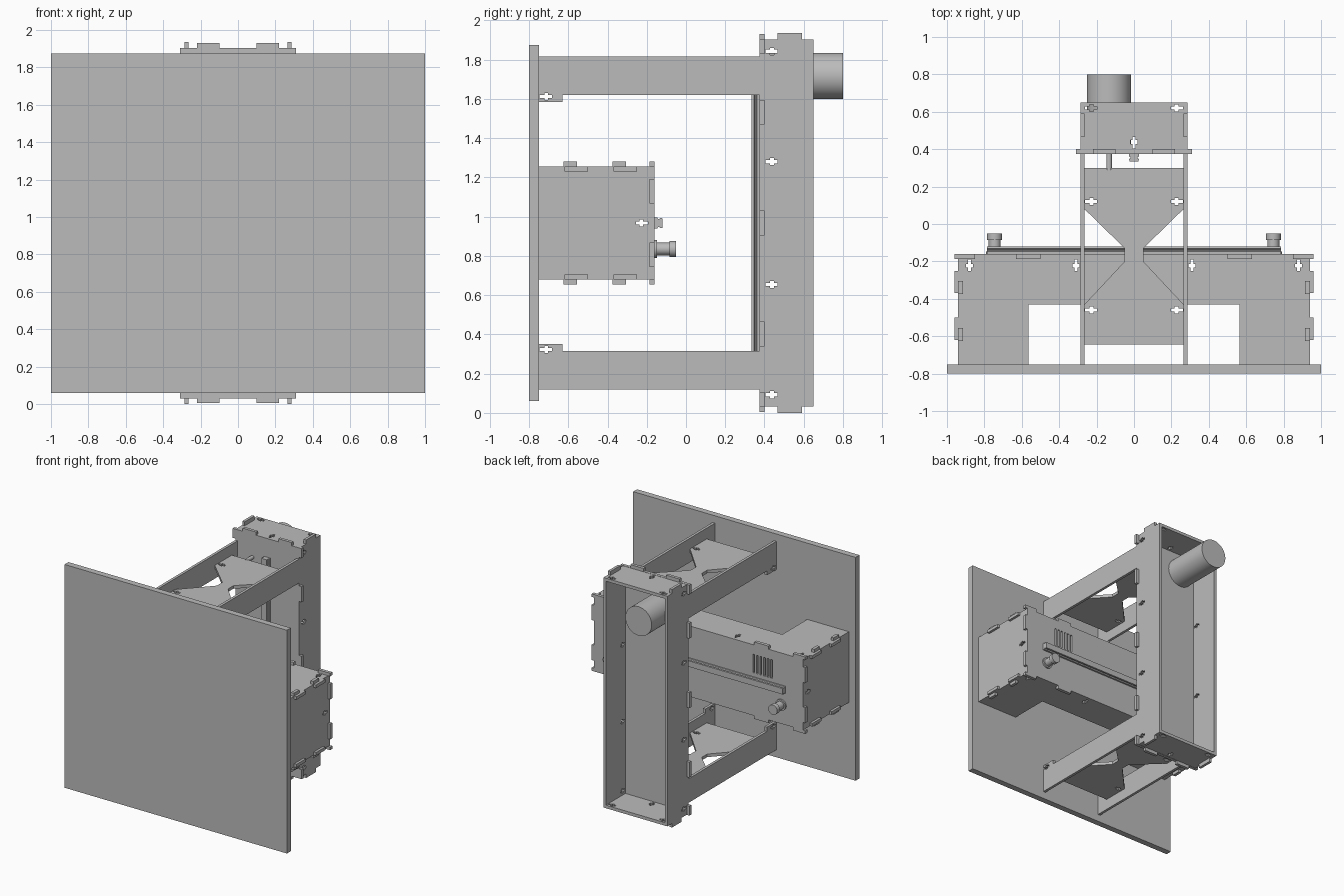
import bpy, bmesh
from mathutils import Vector

if "Cube" in bpy.data.objects:
    bpy.data.objects.remove(bpy.data.objects["Cube"])

MID = 0.9675   # height of the horizontal symmetry plane
SIDES = (-1, 1)

grey = bpy.data.materials.new("plain_grey")
grey.use_nodes = True
grey.diffuse_color = (0.5, 0.5, 0.5, 1)
grey.node_tree.nodes["Principled BSDF"].inputs["Base Color"].default_value = (0.5, 0.5, 0.5, 1)


def finish(name, bm):
    bmesh.ops.recalc_face_normals(bm, faces=bm.faces)
    mesh = bpy.data.meshes.new(name)
    bm.to_mesh(mesh)
    bm.free()
    mesh.materials.append(grey)
    obj = bpy.data.objects.new(name, mesh)
    bpy.context.scene.collection.objects.link(obj)
    return obj


def rect(u0, v0, u1, v1):
    return [(u0, v0), (u1, v0), (u1, v1), (u0, v1)]


def place(axis, u, v, w):
    return Vector({"x": (w, u, v), "y": (u, w, v), "z": (u, v, w)}[axis])


def prism(bm, axis, lo, hi, loops):
    """Fill nested loops (outline, then holes) and give them thickness."""
    edges = []
    for loop in loops:
        vs = [bm.verts.new(place(axis, u, v, lo)) for u, v in loop]
        edges += [bm.edges.new((vs[i - 1], vs[i])) for i in range(len(vs))]
    filled = bmesh.ops.triangle_fill(bm, use_beauty=True, edges=edges)["geom"]
    faces = [g for g in filled if isinstance(g, bmesh.types.BMFace)]
    top = bmesh.ops.extrude_face_region(bm, geom=faces, use_keep_orig=True)["geom"]
    bmesh.ops.translate(bm, vec=place(axis, 0, 0, hi - lo),
                        verts=[g for g in top if isinstance(g, bmesh.types.BMVert)])


def panel(name, axis, lo, hi, outline, holes=(), tabs=()):
    bm = bmesh.new()
    prism(bm, axis, lo, hi, [outline, *holes])
    for tab in tabs:
        prism(bm, axis, lo, hi, [rect(*tab)])
    return finish(name, bm)


def nut_slot(u, v, du, dv):
    """Cross-shaped fastening slot running inward from an edge point."""
    half = [(0.004, 0.008), (0.028, 0.008), (0.028, 0.018),
            (0.048, 0.018), (0.048, 0.008), (0.066, 0.008)]
    loop = half + [(a, -b) for a, b in reversed(half)]
    return [(u + a * du - b * dv, v + a * dv + b * du) for a, b in loop]


def cylinder(name, x, z, steps):
    """Stepped round part along y; steps are (radius, y0, y1)."""
    bm = bmesh.new()
    for r, y0, y1 in steps:
        new = bmesh.ops.create_cone(bm, cap_ends=True, segments=48, radius1=r, radius2=r, depth=1)
        for vert in new["verts"]:
            cx, cy, cz = vert.co
            vert.co = (x + cx, y0 if cz < 0 else y1, z + cy)
    for f in bm.faces:
        f.smooth = len(f.verts) == 4
    return finish(name, bm)


# Large front board
panel("front_board", "y", -0.8, -0.75, rect(-1, MID - 0.9075, 1, MID + 0.9075))

# Column sides, each cut in one piece with its two arms
half = [(0.65, 0.935), (0.375, 0.935), (0.375, 0.8475), (-0.75, 0.8475),
        (-0.75, 0.6175), (-0.63, 0.6175), (-0.63, 0.6525), (0.375, 0.6525)]
outline = [(y, MID + h) for y, h in half] + [(y, MID - h) for y, h in reversed(half)]
slots = [nut_slot(0.4, MID + s * h, 1, 0) for s in SIDES for h in (0.875, 0.3125)]
slots += [nut_slot(-0.75, MID + s * 0.645, 1, 0) for s in SIDES]
tabs = [(0.465, MID + s * 0.935, 0.59, MID + s * 0.9675) for s in SIDES]
for s in SIDES:
    side = "left" if s > 0 else "right"
    panel(side + "_column_side", "x", s * 0.265, s * 0.287, outline, slots, tabs)

# Column front plate with tabs through the sides and the end plates
tabs = [(s * 0.265, MID + h - 0.063, s * 0.31, MID + h + 0.063)
        for s in SIDES for h in (-0.565, 0, 0.565)]
tabs += [(s * 0.265, MID + t * 0.86, s * 0.31, MID + t * 0.937) for s in SIDES for t in SIDES]
tabs += [(s * 0.1, MID + t * 0.937, s * 0.22, MID + t * 0.9625) for s in SIDES for t in SIDES]
panel("column_front", "y", 0.375, 0.4,
      rect(-0.265, MID - 0.937, 0.265, MID + 0.937), tabs=tabs)

# Column end plates and the waisted braces between the arms
wing = [(0.265, 0.3), (0.265, 0.08), (0.05, -0.13), (0.05, -0.2), (0.265, -0.43), (0.265, -0.645)]
brace = wing + [(-x, y) for x, y in reversed(wing)]
for t in SIDES:
    end = "upper" if t > 0 else "lower"
    slots = [nut_slot(s * 0.265, 0.62, -s, 0) for s in SIDES] + [nut_slot(0, 0.4, 0, 1)]
    panel(end + "_column_end", "z", MID + t * 0.91, MID + t * 0.935,
          rect(-0.265, 0.4, 0.265, 0.65), slots)
    slots = [nut_slot(s * 0.265, y, -s, 0) for s in SIDES for y in (0.12, -0.46)]
    panel(end + "_brace", "z", MID + t * 0.735, MID + t * 0.76, brace, slots)

# Cross box: U-shaped top and bottom
leg = [(0.94, -0.16), (0.94, -0.75), (0.565, -0.75), (0.565, -0.43)]
u_shape = leg + [(-x, y) for x, y in reversed(leg)]
tabs = [(s * 0.94, y, s * 0.96, y + 0.12) for s in SIDES for y in (-0.62, -0.37)]
slots = [nut_slot(s * x, -0.185, 0, -1) for s in SIDES for x in (0.31, 0.88)]
for t in SIDES:
    panel("box_top" if t > 0 else "box_bottom", "z", MID + t * 0.2625, MID + t * 0.2875,
          u_shape, slots, tabs)

# Cross box ends
tabs = [(y, MID + t * 0.2875, y + 0.07, MID + t * 0.3125) for t in SIDES for y in (-0.625, -0.375)]
for s in SIDES:
    panel("left_box_end" if s > 0 else "right_box_end", "x", s * 0.915, s * 0.94,
          rect(-0.75, MID - 0.2875, -0.16, MID + 0.2875),
          [nut_slot(-0.19, MID, -1, 0)], tabs)

# Cross box back plate with ventilation slits
vents = [rect(s * x, MID + 0.06, s * (x + 0.015), MID + 0.21)
         for s in SIDES for x in [0.49 + 0.032 * i for i in range(6)]]
tabs = [(s * x0, MID + t * 0.2875, s * x1, MID + t * 0.3125)
        for s in SIDES for t in SIDES for x0, x1 in ((0.5, 0.63), (0.85, 0.96))]
tabs += [(s * 0.94, MID + t * 0.1, s * 0.96, MID + t * 0.225) for s in SIDES for t in SIDES]
panel("box_back", "y", -0.187, -0.16,
      rect(-0.94, MID - 0.2875, 0.94, MID + 0.2875), vents, tabs)

# Slide rails: one across the box, one up the column
flank = [(0.028, 0), (0.028, 0.014), (0.02, 0.018), (0.02, 0.024), (0.026, 0.028), (0.024, 0.04)]
profile = flank + [(-a, b) for a, b in reversed(flank)]
panel("box_rail", "x", -0.785, 0.785, [(-0.16 + b, MID + a) for a, b in profile])
panel("column_rail", "z", MID - 0.785, MID + 0.785, [(a, 0.375 - b) for a, b in profile])

# Motor behind the column with its shaft, and the two knobs on the box
cylinder("motor", -0.133, 1.717, [(0.118, 0.4, 0.8), (0.015, 0.29, 0.4)])
for s in SIDES:
    cylinder("left_knob" if s > 0 else "right_knob", s * 0.745, 0.835,
             [(0.045, -0.16, -0.147), (0.032, -0.147, -0.085), (0.04, -0.085, -0.05)])
